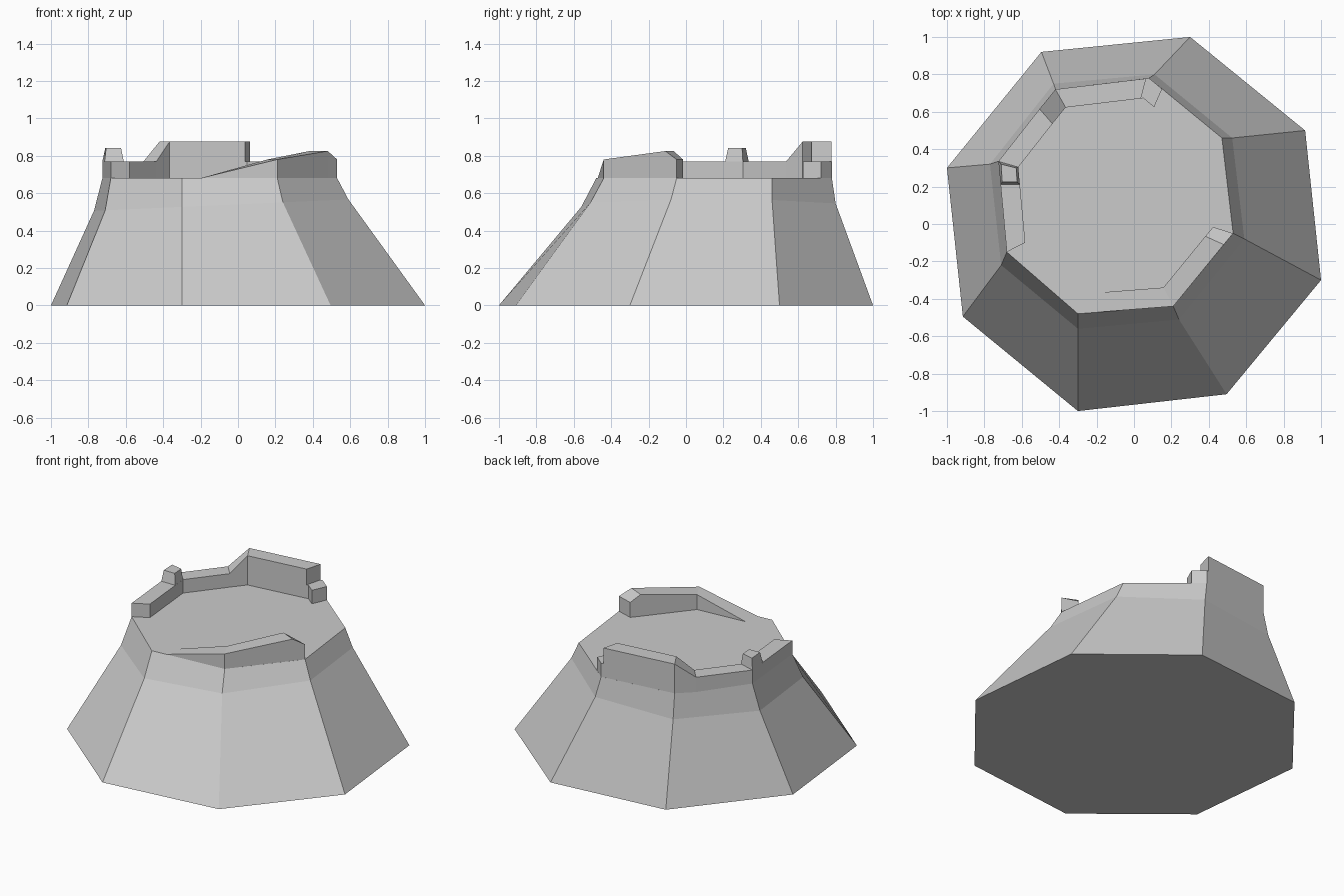
import bpy
from mathutils import Vector

if "Cube" in bpy.data.objects:
    bpy.data.objects.remove(bpy.data.objects["Cube"])

CENTRE = Vector((-0.10, 0.15))
TOP_Z = 0.68


def make(name, verts, faces):
    mesh = bpy.data.meshes.new(name)
    mesh.from_pydata(verts, [], faces)
    mesh.validate()
    obj = bpy.data.objects.new(name, mesh)
    bpy.context.collection.objects.link(obj)
    return obj


def loft(name, rings):
    """Closed rings of equal length joined by quads, capped at both ends."""
    n = len(rings[0])
    verts = [v for r in rings for v in r]
    faces = [list(range(n))[::-1], list(range(len(verts) - n, len(verts)))]
    for k in range(len(rings) - 1):
        a, b = k * n, (k + 1) * n
        faces += [(a + i, a + (i + 1) % n, b + (i + 1) % n, b + i) for i in range(n)]
    return make(name, verts, faces)


def inner(x, y, t=0.17):
    p = Vector((x, y)).lerp(CENTRE, t)
    return p.x, p.y


def parapet(name, path, z0=0.66):
    """Wall along the rim; path holds outer x, outer y and top height."""
    rings = []
    for x, y, z in path:
        ix, iy = inner(x, y)
        rings.append([(x, y, z0), (x, y, z), (ix, iy, z), (ix, iy, z0)])
    return loft(name, rings)


# Skewed octagonal mound, steeper near the rim
base = [(-0.3, -1), (0.495, -0.91), (1, -0.3), (0.915, 0.5),
        (0.3, 1), (-0.495, 0.92), (-1, 0.3), (-0.915, -0.495)]
mid = [(-0.3, -0.56), (0.24, -0.51), (0.59, -0.08), (0.525, 0.46),
       (0.11, 0.80), (-0.43, 0.75), (-0.77, 0.32), (-0.71, -0.22)]
rim = [(-0.3, -0.48), (0.21, -0.44), (0.53, -0.05), (0.47, 0.46),
       (0.08, 0.78), (-0.42, 0.72), (-0.725, 0.335), (-0.68, -0.15)]
loft("mound", [[(x, y, 0) for x, y in base],
               [(x, y, 0.54 + 0.045 * x) for x, y in mid],
               [(x, y, TOP_Z) for x, y in rim]])

# Back parapet: low run, ramp, tall run, low broken end
low, tall = 0.77, 0.875
parapet("back_parapet", [(-0.68, -0.15, low), (-0.725, 0.335, low), (-0.505, 0.615, low),
                         (-0.42, 0.72, tall), (0.065, 0.778, tall)])
parapet("back_parapet_end", [(0.065, 0.778, low), (0.08, 0.78, low), (0.15, 0.722, low)])

# Front parapet rising from floor level
parapet("front_parapet", [(-0.2, -0.472, TOP_Z), (0.21, -0.44, 0.78),
                          (0.48, -0.11, 0.825), (0.53, -0.05, 0.78)])

# Tapered merlon on the left corner
foot = [(-0.725, 0.335), (-0.713, 0.21), (-0.611, 0.21), (-0.619, 0.304)]
head = [(-0.71, 0.32), (-0.705, 0.225), (-0.625, 0.225), (-0.63, 0.3)]
loft("merlon", [[(x, y, 0.74) for x, y in foot], [(x, y, 0.77) for x, y in foot],
                [(x, y, 0.84) for x, y in head]])

# Consistent outward normals
import bmesh
for obj in bpy.data.objects:
    bm = bmesh.new()
    bm.from_mesh(obj.data)
    bmesh.ops.recalc_face_normals(bm, faces=bm.faces)
    bm.to_mesh(obj.data)
    bm.free()
